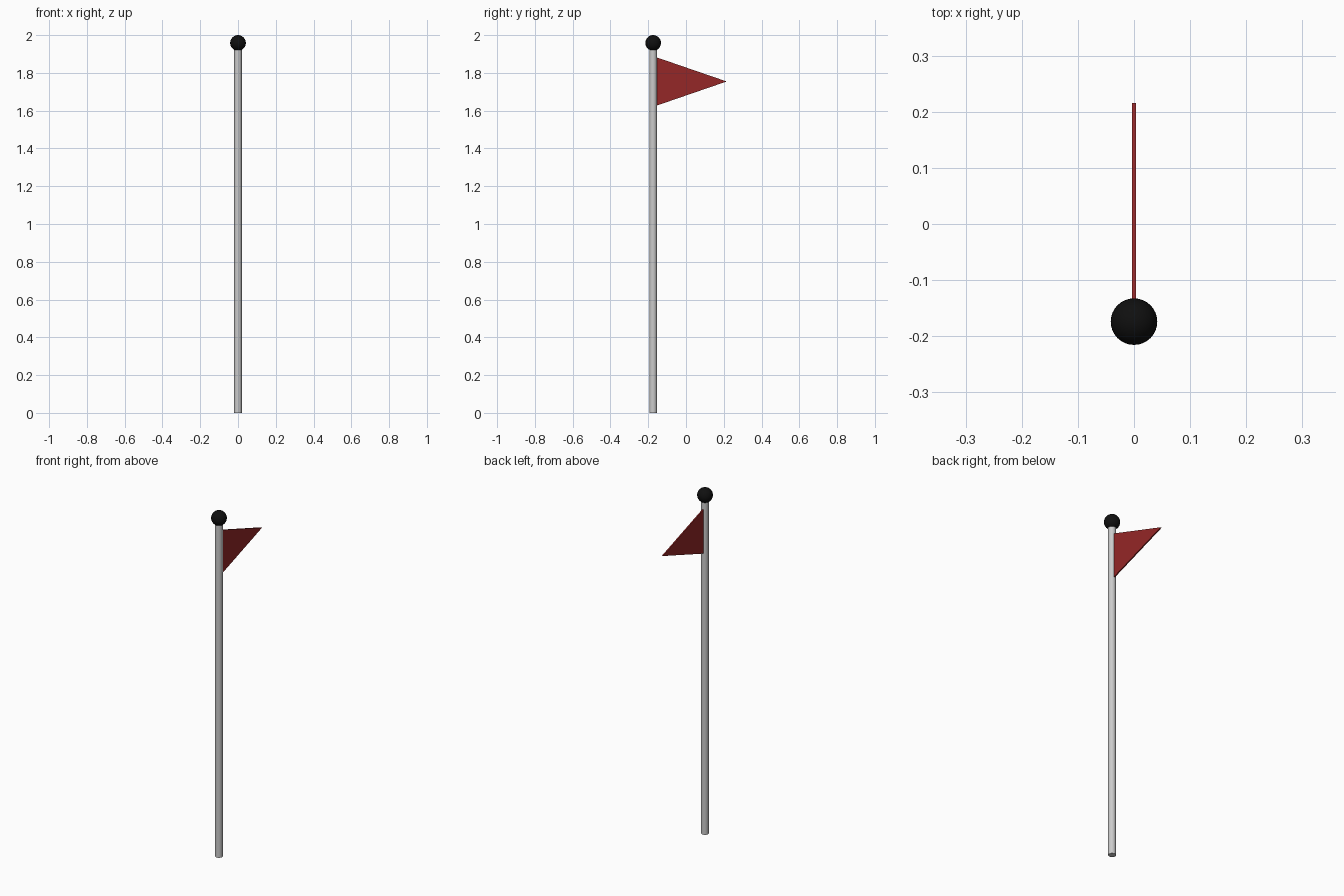
import bpy, bmesh

if "Cube" in bpy.data.objects:
    bpy.data.objects.remove(bpy.data.objects["Cube"])

POLE_Y = -0.174


def paint(obj, name, color):
    mat = bpy.data.materials.new(name)
    mat.diffuse_color = (*color, 1)
    mat.use_nodes = True
    mat.node_tree.nodes["Principled BSDF"].inputs["Base Color"].default_value = mat.diffuse_color
    obj.data.materials.append(mat)


# Pole: plain cylinder ending inside the finial ball
bpy.ops.mesh.primitive_cylinder_add(vertices=32, radius=0.02, depth=1.94,
                                    location=(0, POLE_Y, 0.97))
pole = bpy.context.object
pole.name = "pole"
bpy.ops.object.shade_smooth_by_angle()

# Finial ball on top
bpy.ops.mesh.primitive_uv_sphere_add(segments=32, ring_count=16, radius=0.0415,
                                     location=(0, POLE_Y, 1.9585))
ball = bpy.context.object
ball.name = "finial_ball"
bpy.ops.object.shade_smooth_by_angle()
paint(ball, "black", (0.005, 0.005, 0.005))

# Pennant: thin triangle, extruded along x
T = 0.0035
bm = bmesh.new()
tri = [(-0.158, 1.883), (-0.158, 1.626), (0.2155, 1.7545)]
face = bm.faces.new([bm.verts.new((-T, y, z)) for y, z in tri])
ext = bmesh.ops.extrude_face_region(bm, geom=[face])
bmesh.ops.translate(bm, vec=(2 * T, 0, 0),
                    verts=[v for v in ext["geom"] if isinstance(v, bmesh.types.BMVert)])
bmesh.ops.recalc_face_normals(bm, faces=bm.faces)
mesh = bpy.data.meshes.new("pennant")
bm.to_mesh(mesh)
bm.free()
pennant = bpy.data.objects.new("pennant", mesh)
bpy.context.collection.objects.link(pennant)
paint(pennant, "red", (0.3, 0.02, 0.02))
